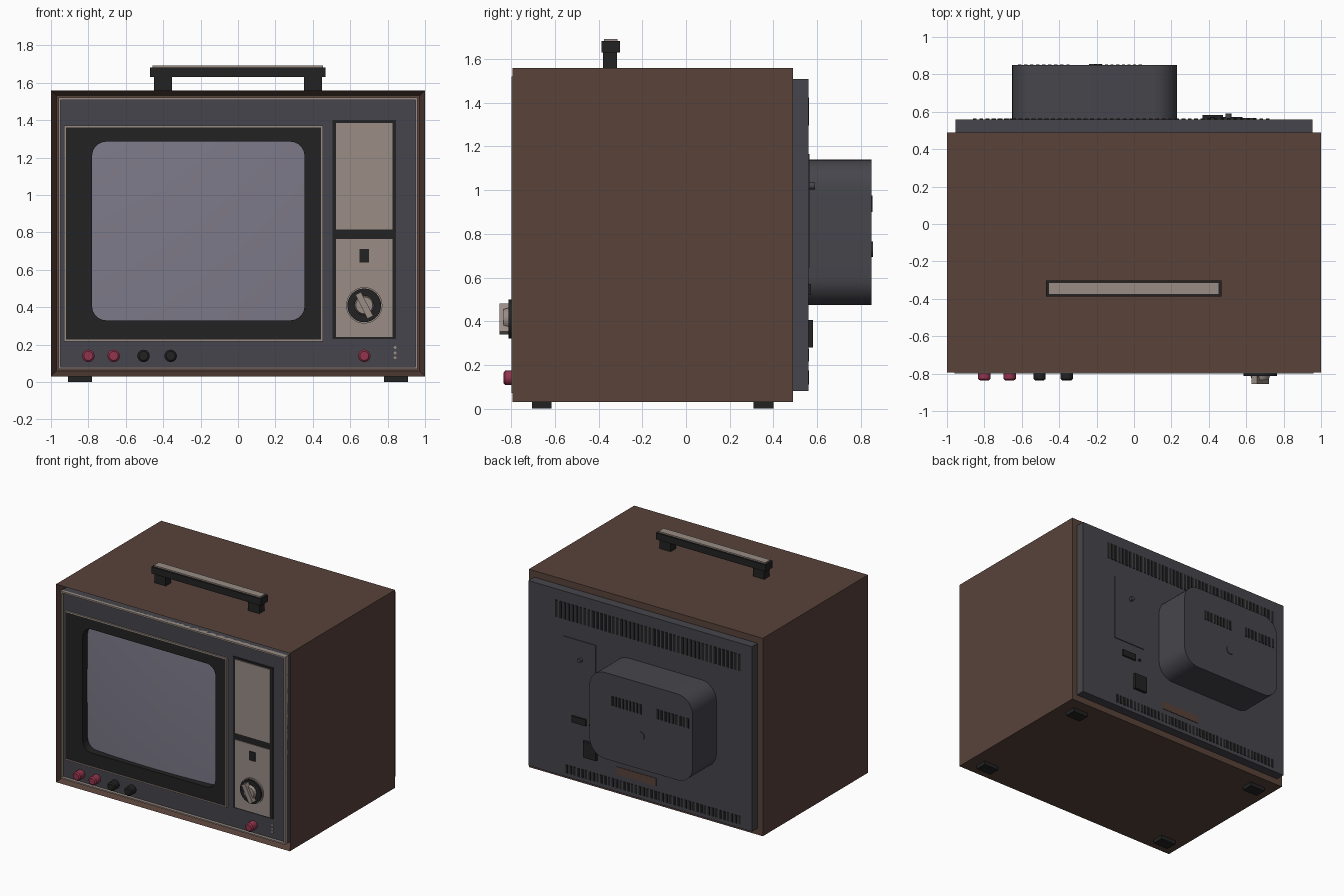
import bpy, bmesh, math
from mathutils import Matrix, Vector

if "Cube" in bpy.data.objects:
    bpy.data.objects.remove(bpy.data.objects["Cube"])


def material(name, r, g, b):
    m = bpy.data.materials.new(name)
    m.diffuse_color = (r, g, b, 1)
    m.use_nodes = True
    m.node_tree.nodes["Principled BSDF"].inputs["Base Color"].default_value = m.diffuse_color
    return m


BROWN = material("brown_wood", 0.098, 0.054, 0.042)
GREY = material("dark_grey", 0.060, 0.060, 0.072)
BLACK = material("black", 0.016, 0.016, 0.017)
BEIGE = material("warm_silver", 0.32, 0.265, 0.235)
GLASS = material("screen_glass", 0.205, 0.195, 0.25)
RED = material("red", 0.29, 0.035, 0.075)


def finish(name, bm, mat):
    me = bpy.data.meshes.new(name)
    bm.to_mesh(me)
    bm.free()
    ob = bpy.data.objects.new(name, me)
    bpy.context.collection.objects.link(ob)
    me.materials.append(mat)
    return ob


def smooth(ob):
    bpy.ops.object.select_all(action='DESELECT')
    ob.select_set(True)
    bpy.context.view_layer.objects.active = ob
    bpy.ops.object.shade_smooth_by_angle(angle=math.radians(35))


def boxes(name, mat, items):
    """One object of boxes, each given as (x0, x1, y0, y1, z0, z1)."""
    bm = bmesh.new()
    for x0, x1, y0, y1, z0, z1 in items:
        m = Matrix.Translation(((x0 + x1) / 2, (y0 + y1) / 2, (z0 + z1) / 2))
        bmesh.ops.create_cube(bm, size=1, matrix=m @ Matrix.Diagonal((x1 - x0, y1 - y0, z1 - z0, 1)))
    return finish(name, bm, mat)


def disc(name, mat, x, z, r, y0, y1, r_front=None, seg=32):
    """Cylinder along y; y0 is the end with radius r, y1 the end with r_front."""
    bm = bmesh.new()
    rot = Matrix.Rotation(math.radians(90 if y1 < y0 else -90), 4, 'X')
    bmesh.ops.create_cone(bm, cap_ends=True, segments=seg, radius1=r, radius2=r_front or r,
                          depth=abs(y1 - y0), matrix=Matrix.Translation((x, (y0 + y1) / 2, z)) @ rot)
    ob = finish(name, bm, mat)
    smooth(ob)
    return ob


def rect(x0, x1, z0, z1, r=0, n=8):
    """Rectangle outline, with round corners when r > 0."""
    if not r:
        return [(x0, z0), (x1, z0), (x1, z1), (x0, z1)]
    pts = []
    for k, (cx, cz) in enumerate([(x1 - r, z1 - r), (x0 + r, z1 - r), (x0 + r, z0 + r), (x1 - r, z0 + r)]):
        for i in range(n + 1):
            a = math.pi / 2 * (k + i / n)
            pts.append((cx + r * math.cos(a), cz + r * math.sin(a)))
    return pts


def prism(name, mat, loops, y0, y1):
    """Outline in x-z (further loops are holes) extruded from y0 to y1."""
    cu = bpy.data.curves.new(name, 'CURVE')
    cu.dimensions = '2D'
    cu.fill_mode = 'BOTH'
    cu.extrude = (y1 - y0) / 2
    for pts in loops:
        sp = cu.splines.new('POLY')
        sp.points.add(len(pts) - 1)
        for p, (x, z) in zip(sp.points, pts):
            p.co = (x, z, 0, 1)
        sp.use_cyclic_u = True
    ob = bpy.data.objects.new(name, cu)
    bpy.context.collection.objects.link(ob)
    ob.rotation_euler.x = math.pi / 2
    ob.location.y = (y0 + y1) / 2
    bpy.ops.object.select_all(action='DESELECT')
    ob.select_set(True)
    bpy.context.view_layer.objects.active = ob
    bpy.ops.object.convert(target='MESH')
    ob = bpy.context.view_layer.objects.active
    ob.data.materials.clear()
    ob.data.materials.append(mat)
    smooth(ob)
    return ob


# Cabinet: box with a recess in the front
cabinet = boxes("cabinet", BROWN, [(-1, 1, -0.795, 0.49, 0.03, 1.56)])
bm = bmesh.new()
bm.from_mesh(cabinet.data)
bm.faces.ensure_lookup_table()
front = min(bm.faces, key=lambda f: f.calc_center_median().y)
bmesh.ops.inset_region(bm, faces=[front], thickness=0.04)
bmesh.ops.translate(bm, verts=front.verts, vec=Vector((0, 0.1, 0)))
bm.to_mesh(cabinet.data)
bm.free()
boxes("feet", BLACK, [(sx * 0.845 - 0.065, sx * 0.845 + 0.065, y, y + 0.09, 0, 0.035)
                      for sx in (-1, 1) for y in (-0.705, 0.31)])

# Front panel, trims and screen surround
prism("front_panel", GREY, [rect(-0.96, 0.96, 0.07, 1.52), rect(-0.85, 0.41, 0.28, 1.33)], -0.775, -0.70)
prism("panel_trim", BEIGE, [rect(-0.96, 0.96, 0.07, 1.52), rect(-0.95, 0.95, 0.08, 1.508)], -0.798, -0.76)
prism("surround_trim", BEIGE, [rect(-0.93, 0.455, 0.218, 1.372), rect(-0.92, 0.445, 0.228, 1.362)], -0.788, -0.76)
prism("screen_surround", BLACK, [rect(-0.92, 0.445, 0.228, 1.362), rect(-0.78, 0.355, 0.33, 1.285, 0.075)],
      -0.783, -0.70)

# Slightly bulging screen, its rim hidden behind the surround
bm = bmesh.new()
bmesh.ops.create_grid(bm, x_segments=24, y_segments=16, size=1)
for v in bm.verts:
    u, w = v.co.x, v.co.y
    v.co = (-0.2125 + 0.60 * u, -0.755 + 0.03 * u * u + 0.01 * w * w, 0.8075 + 0.51 * w)
smooth(finish("screen", bm, GLASS))

# Control column
prism("control_frame", BLACK, [rect(0.505, 0.845, 0.23, 1.40)], -0.782, -0.74)
boxes("control_plates", BEIGE, [(0.525, 0.825, -0.788, -0.77, 0.815, 1.385),
                                (0.525, 0.825, -0.788, -0.77, 0.242, 0.765)])
boxes("channel_window", BLACK, [(0.65, 0.70, -0.793, -0.78, 0.64, 0.71)])
disc("dial_rim", BEIGE, 0.675, 0.41, 0.097, -0.78, -0.80)
disc("dial_plate", BLACK, 0.675, 0.41, 0.09, -0.79, -0.812)
disc("dial_hub", BEIGE, 0.675, 0.41, 0.055, -0.80, -0.835, 0.045)
grip = boxes("dial_grip", BEIGE, [(-0.017, 0.017, -0.855, -0.81, -0.072, 0.072)])
grip.location = (0.675, 0, 0.41)
grip.rotation_euler.y = math.radians(-27)

# Knobs and indicator dots along the bottom
for i, (x, mat) in enumerate([(-0.80, RED), (-0.665, RED), (-0.505, BLACK), (-0.36, BLACK), (0.675, RED)]):
    disc(f"knob_{i + 1}", mat, x, 0.14, 0.033, -0.77, -0.828)
    disc(f"knob_cap_{i + 1}", mat, x, 0.14, 0.033, -0.828, -0.836, 0.024)
for i, z in enumerate((0.13, 0.155, 0.185)):
    disc(f"indicator_{i + 1}", BEIGE, 0.84, z, 0.008, -0.77, -0.782, seg=12)

# Carrying handle
boxes("handle_posts", BLACK, [(x - 0.048, x + 0.048, -0.38, -0.315, 1.55, 1.64) for x in (-0.4, 0.4)])
boxes("handle_bar", BLACK, [(-0.47, 0.467, -0.388, -0.302, 1.63, 1.682)])
boxes("handle_strip", BEIGE, [(-0.457, 0.454, -0.376, -0.314, 1.67, 1.692)])

# Back panel and tube housing
boxes("back_panel", GREY, [(-0.955, 0.955, 0.48, 0.56, 0.08, 1.51)])
prism("tube_housing", GREY, [rect(-0.652, 0.23, 0.473, 1.14, 0.13)], 0.55, 0.85)
disc("housing_hub", GREY, -0.205, 0.73, 0.035, 0.84, 0.856, seg=24)


# Vent slots
def slots(name, x0, x1, n, y, z0, z1):
    step = (x1 - x0) / n
    boxes(name, BLACK, [(x0 + i * step, x0 + (i + 0.55) * step, y - 0.01, y + 0.004, z0, z1) for i in range(n)])


slots("upper_vents", -0.86, 0.74, 46, 0.56, 1.295, 1.425)
slots("lower_vents", -0.86, 0.65, 46, 0.56, 0.11, 0.175)
slots("housing_vents_a", -0.62, -0.33, 9, 0.85, 0.90, 0.975)
slots("housing_vents_b", -0.215, 0.055, 9, 0.85, 0.90, 0.975)

# Rear hatch, sockets and label
boxes("rear_hatch", GREY, [(0.376, 0.655, 0.55, 0.566, 0.645, 1.165)])
disc("hatch_screw", GREY, 0.505, 1.02, 0.016, 0.56, 0.59, seg=16)
boxes("aerial_socket", BLACK, [(0.46, 0.58, 0.55, 0.572, 0.52, 0.57)])
disc("aerial_pin", BLACK, 0.42, 0.54, 0.01, 0.55, 0.572, seg=12)
boxes("power_socket", BLACK, [(0.365, 0.475, 0.55, 0.582, 0.28, 0.405)])
boxes("rear_label", BROWN, [(-0.14, 0.20, 0.555, 0.564, 0.215, 0.275)])
